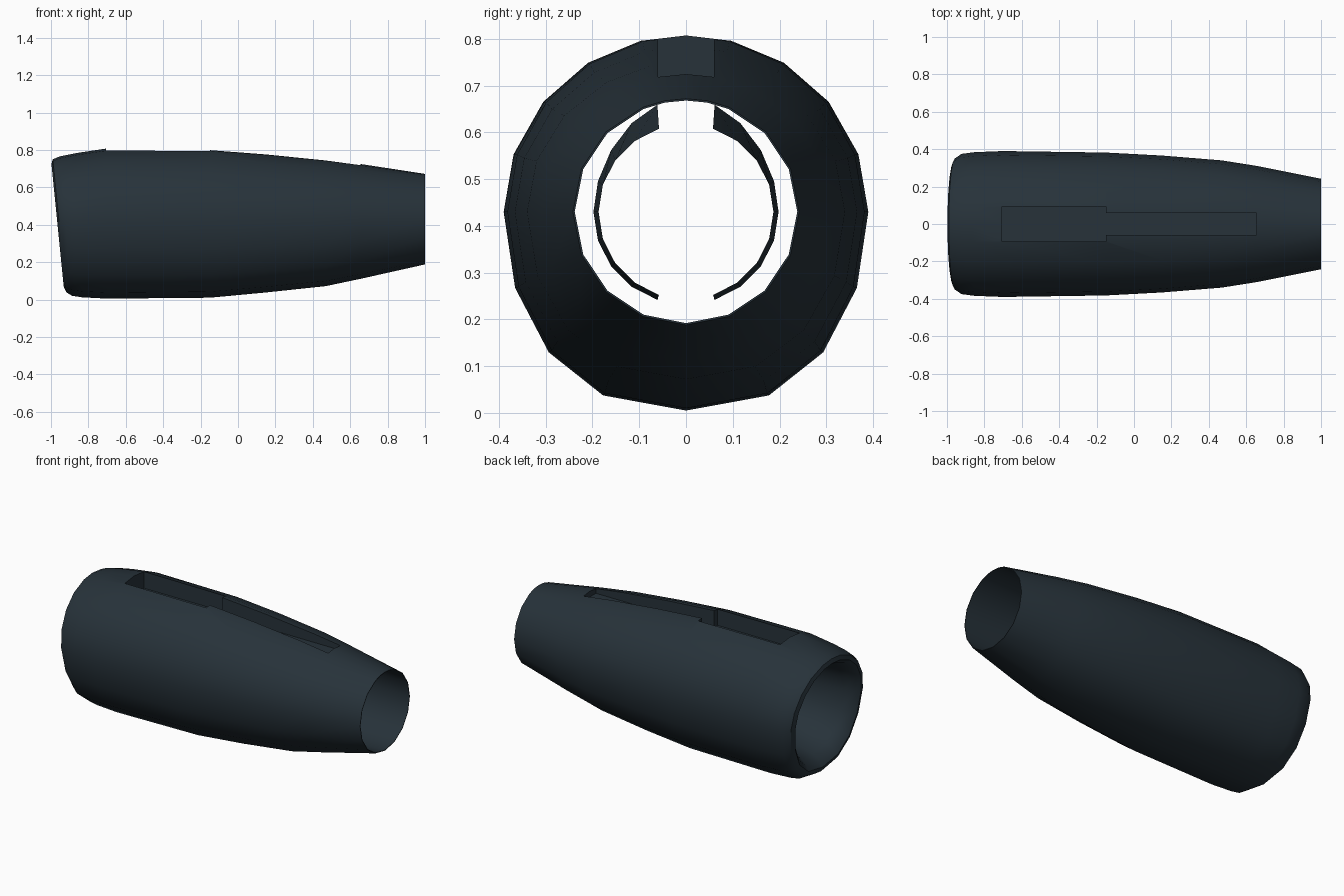
import bpy, bmesh
from math import sin, cos, radians

cube = bpy.data.objects.get("Cube")
if cube:
    bpy.data.objects.remove(cube, do_unlink=True)

slate = bpy.data.materials.new("dark_slate")
slate.use_nodes = True
COLOUR = (0.02, 0.032, 0.042, 1)
slate.diffuse_color = COLOUR
slate.node_tree.nodes["Principled BSDF"].inputs["Base Color"].default_value = COLOUR

AXIS_Z = 0.43
# Upper quarter angles in the wide body and at the round nozzle
BODY = (0, 19, 38.5, 57.5, 76, 90)
NOZZLE = (0, 22.5, 45, 67.5, 79, 90)
LOWER = (22.5, 45, 67.5, 90)


def make_object(name, bm):
    bmesh.ops.recalc_face_normals(bm, faces=bm.faces)
    mesh = bpy.data.meshes.new(name)
    bm.to_mesh(mesh)
    bm.free()
    mesh.materials.append(slate)
    obj = bpy.data.objects.new(name, mesh)
    bpy.context.collection.objects.link(obj)
    return obj


def activate(obj):
    bpy.ops.object.select_all(action='DESELECT')
    obj.select_set(True)
    bpy.context.view_layer.objects.active = obj


def section(x, top, bottom, side, slant=0):
    """Egg-shaped ring of points, leaning forward at the top by slant."""
    t = min(max((x - 0.3) / 0.7, 0), 1)
    half = []
    for a, b in zip(reversed(BODY), reversed(NOZZLE)):
        ang = radians(a + (b - a) * t)
        half.append((side * cos(ang), AXIS_Z + (top - AXIS_Z) * sin(ang)))
    power = 0.82 + 0.18 * t
    for a in LOWER:
        ang = radians(a)
        half.append((side * max(cos(ang), 0) ** power,
                     AXIS_Z - (AXIS_Z - bottom) * sin(ang)))
    half[0] = (0, half[0][1])
    half[-1] = (0, half[-1][1])
    ring = half + [(-y, z) for y, z in reversed(half[1:-1])]
    return [(x - slant * (z - 0.4) / 0.35, y, z) for y, z in ring]


# Cowling: outer skin, rounded slanted lip and inner duct in one loop of rings
stations = [
    (-0.965, 0.725, 0.07, 0.32, 0.035),
    (-0.955, 0.75, 0.04, 0.35, 0.035),
    (-0.92, 0.766, 0.02, 0.375, 0.03),
    (-0.85, 0.783, 0.012, 0.384, 0.015),
    (-0.7, 0.808, 0.005, 0.39),
    (-0.15, 0.806, 0.01, 0.382),
    (0.15, 0.783, 0.038, 0.366),
    (0.47, 0.75, 0.072, 0.34),
    (0.66, 0.724, 0.112, 0.31),
    (1.0, 0.672, 0.188, 0.242),
    (1.0, 0.668, 0.192, 0.238),
    (0.66, 0.68, 0.18, 0.25),
    (-0.7, 0.68, 0.17, 0.255),
    (-0.88, 0.69, 0.13, 0.27, 0.02),
    (-0.945, 0.705, 0.095, 0.295, 0.035),
]
bm = bmesh.new()
rings = [[bm.verts.new(p) for p in section(*s)] for s in stations]
for r0, r1 in zip(rings, rings[1:] + rings[:1]):
    n = len(r0)
    for i in range(n):
        bm.faces.new((r0[i], r0[(i + 1) % n], r1[(i + 1) % n], r1[i]))
cowling = make_object("cowling", bm)


# Mounting recess on top: a wide front pocket and a narrow rear slot
def cut_box(x0, x1, half_width, floor):
    bm = bmesh.new()
    bmesh.ops.create_cube(bm, size=1)
    for v in bm.verts:
        v.co = (x0 if v.co.x < 0 else x1, v.co.y * 2 * half_width,
                floor if v.co.z < 0 else 1)
    cutter = make_object("recess_cutter", bm)
    cutter.hide_render = True
    activate(cowling)
    mod = cowling.modifiers.new("recess", 'BOOLEAN')
    mod.operation = 'DIFFERENCE'
    mod.solver = 'EXACT'
    mod.object = cutter
    bpy.ops.object.modifier_apply(modifier=mod.name)
    bpy.data.objects.remove(cutter, do_unlink=True)


cut_box(-0.705, -0.15, 0.094, 0.695)
cut_box(-0.16, 0.655, 0.06, 0.69)

# Core liner: two thin half shells, split above and below
for side, name in ((1, "left_core_liner"), (-1, "right_core_liner")):
    bm = bmesh.new()
    shell = []
    for x, r, lift in ((-0.1, 0.198, 0.045), (0.4, 0.187, 0)):
        row = []
        for i in range(9):
            ang = radians(72 - 18 * i)
            z = AXIS_Z + r * sin(ang) + lift * max(sin(ang), 0) ** 2
            row.append(bm.verts.new((x, side * r * cos(ang), z)))
        shell.append(row)
    for i in range(8):
        bm.faces.new((shell[0][i], shell[0][i + 1], shell[1][i + 1], shell[1][i]))
    activate(make_object(name, bm))
    bpy.ops.object.shade_smooth_by_angle(angle=radians(30))

activate(cowling)
bpy.ops.object.shade_smooth_by_angle(angle=radians(35))
